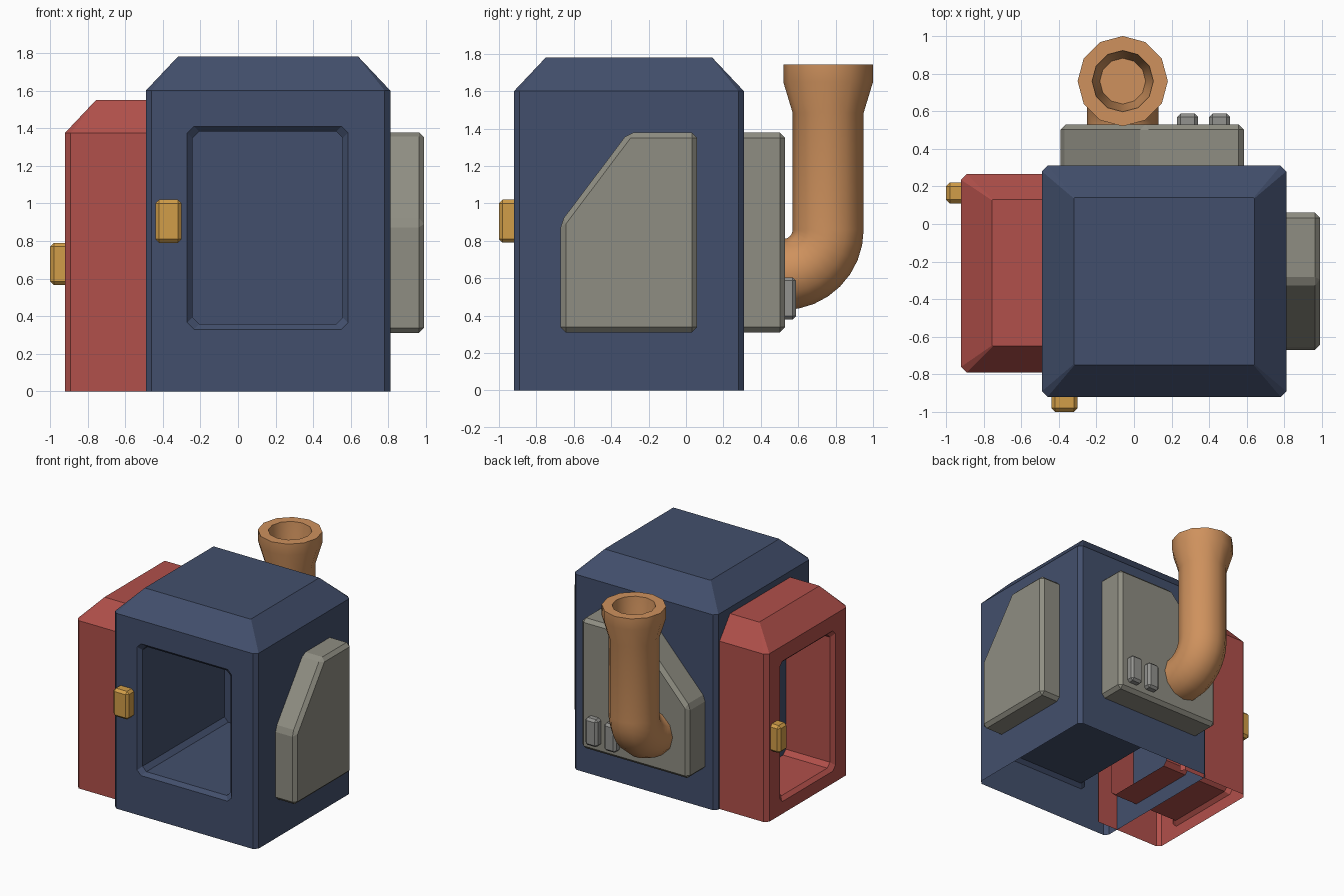
import bpy, bmesh, math
from mathutils import Matrix, Vector

if "Cube" in bpy.data.objects:
    bpy.data.objects.remove(bpy.data.objects["Cube"])


def material(name, rgb):
    m = bpy.data.materials.new(name)
    m.diffuse_color = (*rgb, 1)
    m.use_nodes = True
    m.node_tree.nodes["Principled BSDF"].inputs["Base Color"].default_value = m.diffuse_color
    return m


NAVY = material("navy", (0.055, 0.078, 0.150))
RED = material("red", (0.440, 0.080, 0.069))
GREY = material("warm_grey", (0.275, 0.270, 0.225))
VENT = material("vent_grey", (0.290, 0.290, 0.275))
COPPER = material("copper", (0.620, 0.285, 0.110))
GOLD = material("gold", (0.640, 0.340, 0.065))


def finish(name, bm, mat, matrix=Matrix()):
    bmesh.ops.recalc_face_normals(bm, faces=bm.faces[:])
    bm.transform(matrix)
    me = bpy.data.meshes.new(name)
    bm.to_mesh(me)
    bm.free()
    me.materials.append(mat)
    ob = bpy.data.objects.new(name, me)
    bpy.context.collection.objects.link(ob)
    return ob


def cut_rect(a0, a1, b0, b1, c):
    """Counter-clockwise rectangle with clipped corners."""
    return [(a0 + c, b0), (a1 - c, b0), (a1, b0 + c), (a1, b1 - c),
            (a1 - c, b1), (a0 + c, b1), (a0, b1 - c), (a0, b0 + c)]


def bridge(bm, lo, hi, skip=()):
    n = len(lo)
    for i in range(n):
        if i not in skip:
            bm.faces.new((lo[i], lo[(i + 1) % n], hi[(i + 1) % n], hi[i]))


def housing(name, mat, foot, top, z1, z2, win, depth, back, matrix=Matrix()):
    """Open-bottomed shell with sloped roof and a recessed window in its front."""
    bm = bmesh.new()
    x0, x1, y0, y1 = foot

    def ring(pts, z):
        return [bm.verts.new((x, y, z)) for x, y in pts]
    base = ring(cut_rect(*foot, 0.03), 0)
    eave = ring(cut_rect(*foot, 0.03), z1)
    roof = ring(cut_rect(*top, 0.004), z2)
    rear = () if back else (4,)          # edge 0 is the front, 4 the back
    bridge(bm, base, eave, (0,) + rear)
    bridge(bm, eave, roof, rear)
    bm.faces.new(roof)

    # window: lip, bevel and recess loops
    def loop(inset, y):
        a0, a1, b0, b1 = win
        pts = cut_rect(a0 + inset, a1 - inset, b0 + inset, b1 - inset, 0.035)
        return [bm.verts.new((x, y, z)) for x, z in pts]
    lip, inner, deep = loop(0, y0), loop(0.028, y0 + 0.03), loop(0.028, depth)
    bridge(bm, lip, inner)
    bridge(bm, inner, deep)
    if back:
        bm.faces.new(deep)

    # front panel around the window
    outer = [base[0], base[1], eave[1], eave[0]]
    edges = []
    for lp in (outer, lip):
        for i, v in enumerate(lp):
            w = lp[(i + 1) % len(lp)]
            edges.append(bm.edges.get((v, w)) or bm.edges.new((v, w)))
    bmesh.ops.triangle_fill(bm, edges=edges, use_beauty=True, normal=(0, -1, 0))
    return finish(name, bm, mat, matrix)


# Main body and the side compartment turned to face -x
housing("main_housing", NAVY, (-0.49, 0.81, -0.92, 0.31), (-0.32, 0.64, -0.75, 0.14),
        1.60, 1.78, (-0.27, 0.585, 0.33, 1.41), 0.17, True)
housing("side_housing", RED, (-0.265, 0.79, -0.92, -0.27), (-0.13, 0.65, -0.755, -0.27),
        1.375, 1.55, (-0.10, 0.62, 0.10, 1.25), -0.27, False,
        Matrix.Rotation(-math.pi / 2, 4, 'Z'))


def plate(name, pts, to3d, normal, thick):
    """Extruded profile with a chamfered rim."""
    bm = bmesh.new()
    f = bm.faces.new([bm.verts.new(to3d(a, b)) for a, b in pts])
    ext = bmesh.ops.extrude_face_region(bm, geom=[f])["geom"]
    moved = [g for g in ext if isinstance(g, bmesh.types.BMVert)]
    bmesh.ops.translate(bm, verts=moved, vec=Vector(normal) * thick)
    bmesh.ops.recalc_face_normals(bm, faces=bm.faces[:])
    base = set(bm.verts) - set(moved)
    rim = [e for e in bm.edges if not (e.verts[0] in base and e.verts[1] in base)]
    bmesh.ops.bevel(bm, geom=rim, offset=0.028, segments=1, affect='EDGES')
    return finish(name, bm, GREY)


# Tapered panels on the right and back
plate("right_panel", [(-0.67, 0.31), (0.06, 0.31), (0.06, 1.378), (-0.31, 1.378), (-0.67, 0.90)],
      lambda a, b: (0.80, a, b), (1, 0, 0), 0.19)
plate("back_panel", [(-0.39, 0.31), (0.585, 0.31), (0.585, 1.378), (0.05, 1.378), (-0.39, 0.90)],
      lambda a, b: (a, 0.30, b), (0, 1, 0), 0.23)


def block(name, lo, hi, mat, bevel):
    bm = bmesh.new()
    lo, hi = Vector(lo), Vector(hi)
    bmesh.ops.create_cube(bm, size=1)
    for v in bm.verts:
        v.co = Vector([(l + h) / 2 + c * (h - l) for l, h, c in zip(lo, hi, v.co)])
    bmesh.ops.bevel(bm, geom=bm.edges[:], offset=bevel, segments=1, affect='EDGES')
    return finish(name, bm, mat)


# Door handles and back buttons
block("front_handle", (-0.44, -1.0, 0.79), (-0.30, -0.90, 1.02), GOLD, 0.02)
block("side_handle", (-1.0, 0.11, 0.565), (-0.90, 0.22, 0.79), GOLD, 0.02)
for i, x in enumerate((0.23, 0.40)):
    block(f"back_button_{i + 1}", (x, 0.50, 0.38), (x + 0.11, 0.588, 0.605), VENT, 0.018)

# Exhaust pipe: elbow, riser, flared mouth and hollow
cx, by, bz, R, r = -0.06, 0.52, 0.86, 0.24, 0.19
path = [(0.48, bz - R, 0, r)]
for i in range(9):
    t = math.pi / 2 * i / 8
    path.append((by + R * math.sin(t), bz - R * math.cos(t), t, r))
up = math.pi / 2
path += [(by + R, z, up, q) for z, q in
         ((1.485, r), (1.65, 0.24), (1.742, 0.24), (1.742, 0.163), (1.66, 0.155), (1.45, 0.122))]
bm = bmesh.new()
prev = None
N = 12
for y, z, t, q in path:
    ring = []
    for k in range(N):
        a = 2 * math.pi * k / N
        s = q * math.sin(a)
        ring.append(bm.verts.new((cx + q * math.cos(a), y - s * math.sin(t), z + s * math.cos(t))))
    if prev:
        bridge(bm, prev, ring)
    else:
        bm.faces.new(ring)
    prev = ring
bm.faces.new(prev)
pipe = finish("exhaust_pipe", bm, COPPER)
bpy.ops.object.select_all(action='DESELECT')
pipe.select_set(True)
bpy.context.view_layer.objects.active = pipe
bpy.ops.object.shade_smooth_by_angle(angle=math.radians(33))
